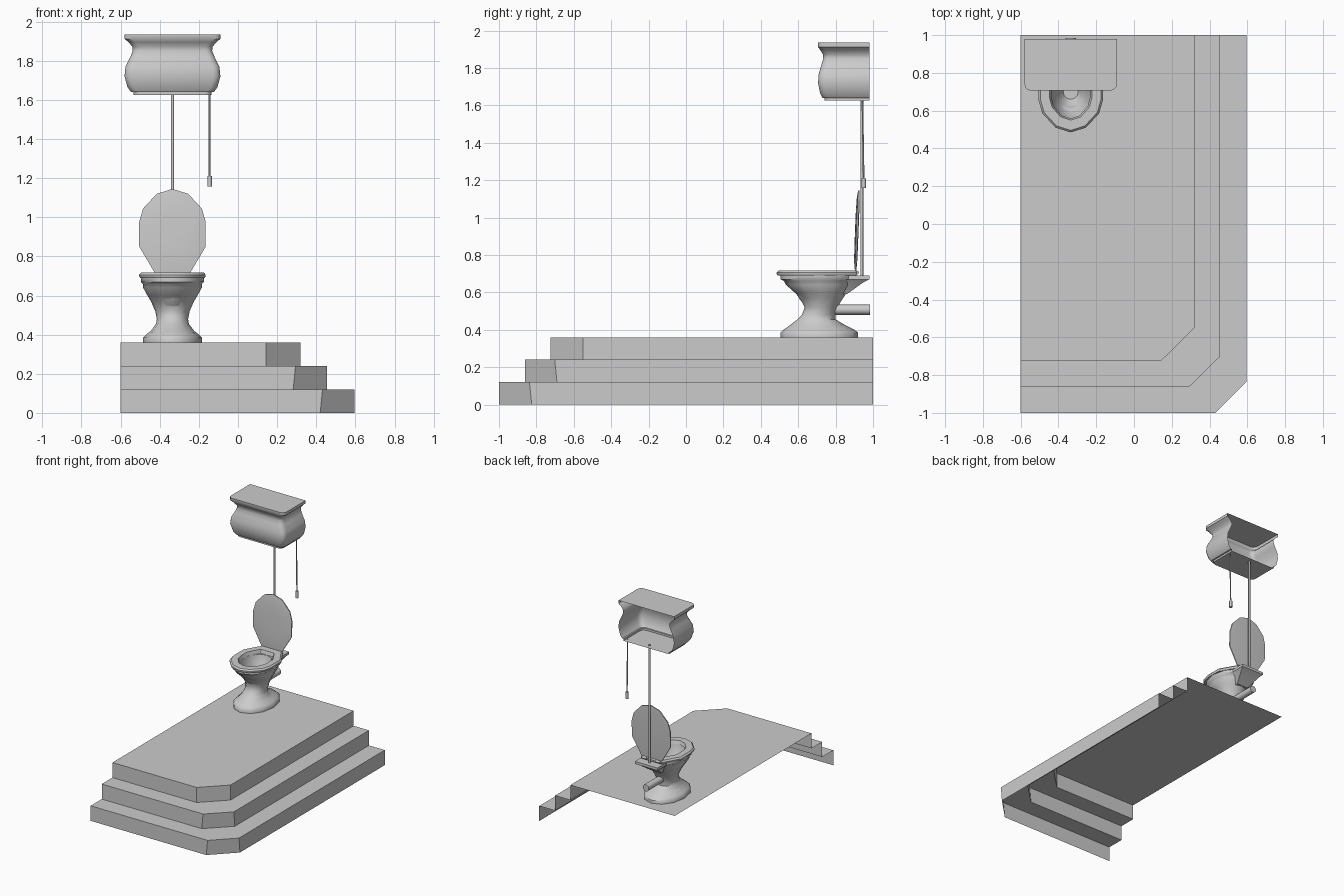
import bpy, bmesh, math
from mathutils import Vector

cube = bpy.data.objects.get("Cube")
if cube:
    bpy.data.objects.remove(cube)

grey = bpy.data.materials.new("light_grey")
grey.use_nodes = True
COLOUR = (0.6, 0.6, 0.6, 1)
grey.diffuse_color = COLOUR
grey.node_tree.nodes["Principled BSDF"].inputs["Base Color"].default_value = COLOUR

CX = -0.335  # centre line of the toilet
FLOOR = 0.36


def finish(name, bm, angle=None):
    bmesh.ops.recalc_face_normals(bm, faces=bm.faces)
    mesh = bpy.data.meshes.new(name)
    bm.to_mesh(mesh)
    bm.free()
    mesh.materials.append(grey)
    if angle:
        mesh.shade_smooth()
        mesh.set_sharp_from_angle(angle=math.radians(angle))
    obj = bpy.data.objects.new(name, mesh)
    bpy.context.collection.objects.link(obj)
    return obj


def loft(name, rings, closed=True, cap_start=False, cap_end=False, loop=False, angle=None):
    """Skin a list of equal-length point rings."""
    bm = bmesh.new()
    rows = [[bm.verts.new(p) for p in ring] for ring in rings]
    pairs = list(zip(rows, rows[1:]))
    if loop:
        pairs.append((rows[-1], rows[0]))
    n = len(rows[0])
    for a, b in pairs:
        for i in range(n if closed else n - 1):
            j = (i + 1) % n
            bm.faces.new((a[i], a[j], b[j], b[i]))
    if cap_start:
        bm.faces.new(rows[0])
    if cap_end:
        bm.faces.new(rows[-1])
    return finish(name, bm, angle)


def oval(z, half, front, back, n=12):
    mid, depth = (front + back) / 2, (back - front) / 2
    turns = [2 * math.pi * i / n for i in range(n)]
    return [(CX + half * math.sin(t), mid - depth * math.cos(t), z) for t in turns]


def rod(name, start, end, radius, sides=8, angle=50):
    a, b = Vector(start), Vector(end)
    turn = (b - a).to_track_quat("Z", "Y")
    rings = []
    for c in (a, b):
        rings.append([c + turn @ Vector((radius * math.cos(2 * math.pi * i / sides),
                                         radius * math.sin(2 * math.pi * i / sides), 0))
                      for i in range(sides)])
    return loft(name, rings, cap_start=True, cap_end=True, angle=angle)


# Stepped platform: open sheet with a cut corner, no back, left-hand or bottom faces
def step_line(right, front, cut_x, cut_y, z):
    return [(-0.6, front, z), (cut_x, front, z), (right, cut_y, z), (right, 1, z)]


steps = [(0.595, -1.0, 0.42, -0.825), (0.455, -0.86, 0.282, -0.69), (0.32, -0.725, 0.143, -0.55)]
lines = []
for i, (right, front, cx, cy) in enumerate(steps):
    shift = 0.012 if i < 2 else 0
    lines.append(step_line(right, front, cx, cy, i * 0.12))
    lines.append(step_line(right, front, cx + shift, cy - shift, (i + 1) * 0.12))
lines[-1] = lines[-1]
loft("steps", lines, closed=False)
bm = bmesh.new()
bm.faces.new([bm.verts.new(p) for p in lines[-1] + [(-0.6, 1, FLOOR)]])
finish("platform_top", bm)

# Bowl: foot, waist, rim, then the inside
bowl = [(0.36, 0.15, 0.505, 0.92), (0.385, 0.15, 0.505, 0.92), (0.40, 0.135, 0.52, 0.9),
        (0.42, 0.11, 0.55, 0.86), (0.455, 0.084, 0.595, 0.80), (0.48, 0.08, 0.62, 0.80),
        (0.52, 0.088, 0.635, 0.81), (0.57, 0.11, 0.61, 0.84), (0.60, 0.128, 0.58, 0.86),
        (0.64, 0.15, 0.535, 0.89), (0.66, 0.152, 0.525, 0.90), (0.67, 0.162, 0.505, 0.92),
        (0.69, 0.162, 0.505, 0.92), (0.69, 0.11, 0.55, 0.84), (0.64, 0.1, 0.56, 0.83),
        (0.56, 0.07, 0.61, 0.78), (0.5, 0.04, 0.66, 0.74)]
loft("bowl", [oval(*b) for b in bowl], cap_start=True, cap_end=True, angle=50)

# Shelf behind the bowl that carries the hinge and flush pipe
def slab(z, half, front, back):
    return [(CX - half, front, z), (CX + half, front, z), (CX + half, back, z), (CX - half, back, z)]


loft("bowl_shelf", [slab(0.59, 0.05, 0.81, 0.86), slab(0.655, 0.085, 0.84, 0.95),
                    slab(0.67, 0.1, 0.84, 0.98), slab(0.69, 0.1, 0.84, 0.98)],
     cap_start=True, cap_end=True, angle=30)


# Shared outline of seat and lid: half width and distance from the hinge
HALF = [(0.09, 0), (0.17, 0.135), (0.17, 0.26), (0.15, 0.33), (0.08, 0.405), (0, 0.43)]
OUTLINE = HALF + [(-x, d) for x, d in HALF[-2::-1]]


def scaled(scale_x, scale_d):
    return [(x * scale_x, 0.215 + (d - 0.215) * scale_d) for x, d in OUTLINE]


def seat_ring(sx, sd, z):
    return [(CX + x, 0.915 - d, z) for x, d in scaled(sx, sd)]


loft("seat", [seat_ring(0.97, 0.98, 0.69), seat_ring(1, 1, 0.698), seat_ring(1, 1, 0.706),
              seat_ring(0.94, 0.95, 0.717), seat_ring(0.66, 0.70, 0.717), seat_ring(0.6, 0.66, 0.69)],
     loop=True, angle=40)


# Raised lid, leaning slightly back, with a softly domed face
def lid_ring(sx, sd, off):
    return [(CX + x, 0.903 + 0.04 * d + off, 0.715 + d) for x, d in scaled(sx, sd)]


loft("lid", [lid_ring(0.35, 0.4, -0.008), lid_ring(0.75, 0.78, -0.006), lid_ring(1, 1, 0),
             lid_ring(1, 1, 0.008), lid_ring(0.7, 0.7, 0.011)],
     cap_start=True, cap_end=True, angle=50)
for side in (-1, 1):
    rod("seat_hinge", (CX + side * 0.06 - 0.02, 0.915, 0.706),
        (CX + side * 0.06 + 0.02, 0.915, 0.706), 0.01)

# Pipes and pull chain
rod("waste_pipe", (CX, 0.79, 0.507), (CX, 0.985, 0.507), 0.027, 12)
rod("flush_pipe", (CX, 0.94, 0.68), (CX, 0.94, 1.635), 0.008)
rod("pull_chain", (-0.145, 0.95, 1.2), (-0.145, 0.943, 1.63), 0.005, 6)
rod("pull_handle", (-0.145, 0.95, 1.157), (-0.145, 0.95, 1.21), 0.012, 8)


# Cistern: curvy wall with rounded front corners, open at the back
def tank_line(z, half, front, radius=0.035):
    right = [(half, 0.98)]
    for i in range(4):
        t = math.radians(30 * i)
        right.append((half - radius + radius * math.cos(t), front + radius - radius * math.sin(t)))
    left = [(-x, y) for x, y in reversed(right)]
    return [(CX + x, y, z) for x, y in right + left]


tank = [(1.625, 0.2, 0.74), (1.64, 0.2, 0.74), (1.64, 0.212, 0.73), (1.665, 0.23, 0.717),
        (1.72, 0.245, 0.706), (1.77, 0.24, 0.71), (1.82, 0.215, 0.725), (1.85, 0.203, 0.734),
        (1.872, 0.205, 0.732), (1.895, 0.225, 0.718), (1.912, 0.245, 0.706), (1.935, 0.245, 0.706)]
loft("cistern", [tank_line(*t) for t in tank], closed=False, cap_start=True, cap_end=True, angle=40)
